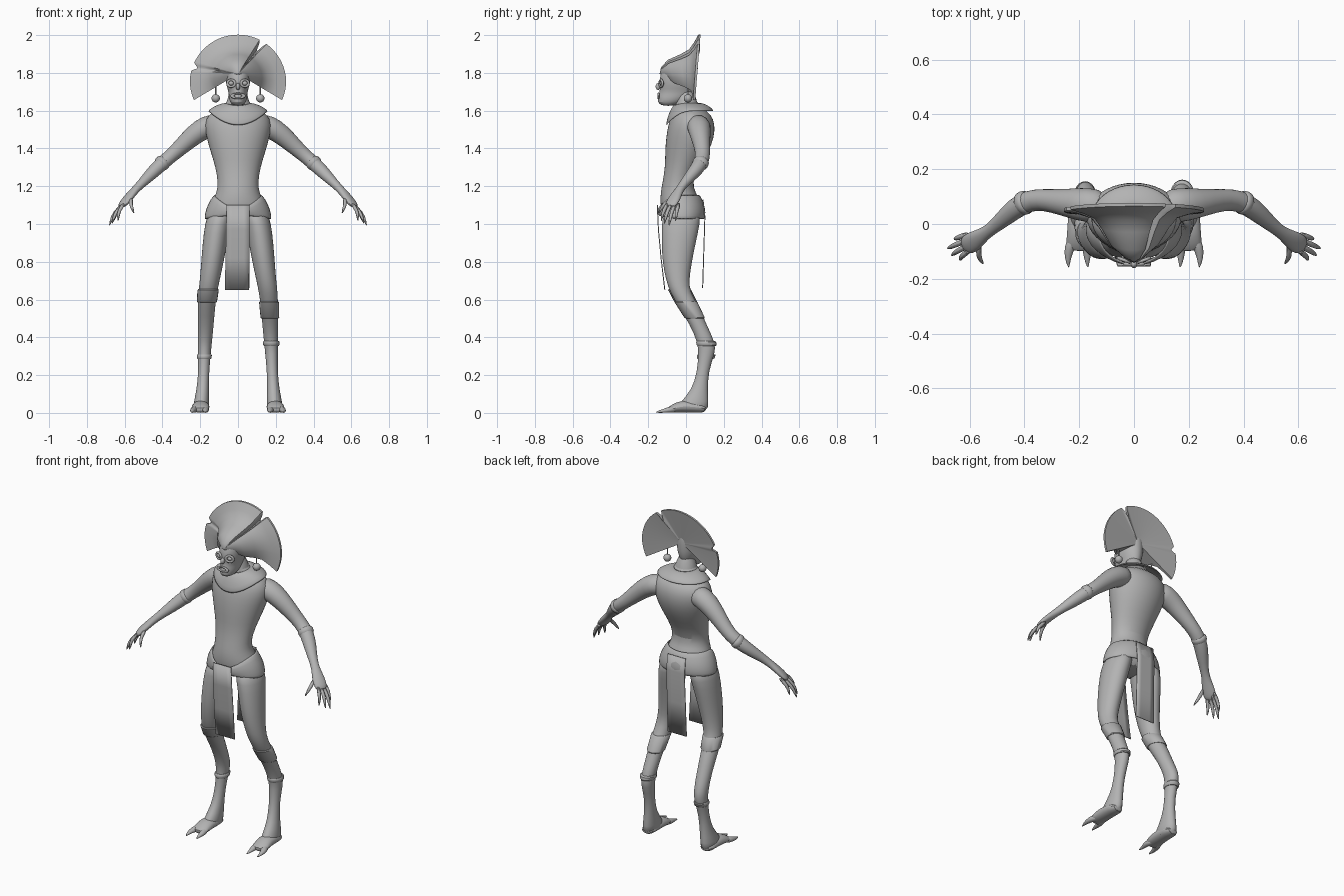
import bpy, bmesh
from math import sin, cos, pi, radians
from mathutils import Vector

cube = bpy.data.objects.get("Cube")
if cube:
    bpy.data.objects.remove(cube)

GREY = (0.45, 0.45, 0.45, 1)
skin = bpy.data.materials.new("plain_grey")
skin.use_nodes = True
skin.diffuse_color = GREY
skin.node_tree.nodes["Principled BSDF"].inputs["Base Color"].default_value = GREY


def style(obj, name, subdivide=0, thickness=0):
    obj.name = name
    obj.data.materials.append(skin)
    if thickness:
        solid = obj.modifiers.new("thickness", "SOLIDIFY")
        solid.thickness, solid.offset = thickness, 0
    if subdivide:
        obj.modifiers.new("smooth", "SUBSURF").levels = subdivide
        obj.modifiers["smooth"].render_levels = subdivide
    bpy.ops.object.select_all(action="DESELECT")
    obj.select_set(True)
    bpy.context.view_layer.objects.active = obj
    bpy.ops.object.shade_smooth_by_angle(angle=radians(40))
    return obj


def skin_rings(name, rings, closed=True, caps=True, **kw):
    """Bridge equal rows of points into one surface."""
    bm = bmesh.new()
    rows = [[bm.verts.new(p) for p in ring] for ring in rings]
    count = len(rows[0])
    for a, b in zip(rows, rows[1:]):
        for i in range(count if closed else count - 1):
            j = (i + 1) % count
            bm.faces.new((a[i], a[j], b[j], b[i]))
    if caps:
        bm.faces.new(rows[0])
        bm.faces.new(rows[-1])
    bmesh.ops.remove_doubles(bm, verts=bm.verts, dist=0.0001)
    bmesh.ops.recalc_face_normals(bm, faces=bm.faces)
    mesh = bpy.data.meshes.new(name)
    bm.to_mesh(mesh)
    bm.free()
    obj = bpy.data.objects.new(name, mesh)
    bpy.context.collection.objects.link(obj)
    return style(obj, name, **kw)


def level_ring(z, half, front, back, cx=0, dip=0, steps=20):
    """Horizontal oval; dip lowers its front."""
    mid, ry = (front + back) / 2, (back - front) / 2
    angles = [2 * pi * i / steps for i in range(steps)]
    return [(cx + half * cos(a), mid + ry * sin(a), z - dip * max(0, -sin(a)) ** 2)
            for a in angles]


def stack(name, sections, **kw):
    return skin_rings(name, [level_ring(*s) for s in sections], **kw)


def tube(name, points, steps=12, subdivide=1):
    """Oval tube through (x, y, z, half width, half height)."""
    rings = []
    for i, p in enumerate(points):
        ahead = Vector(points[min(i + 1, len(points) - 1)][:3])
        tangent = (ahead - Vector(points[max(i - 1, 0)][:3])).normalized()
        side = tangent.cross(Vector((0, 0, 1))).normalized()
        up = side.cross(tangent)
        rings.append([Vector(p[:3]) + side * p[3] * cos(a) + up * p[4] * sin(a)
                      for a in (2 * pi * k / steps for k in range(steps))])
    return skin_rings(name, rings, subdivide=subdivide)


def ball(name, place, scale):
    bpy.ops.mesh.primitive_uv_sphere_add(segments=20, ring_count=12, location=place)
    bpy.context.object.scale = scale
    return style(bpy.context.object, name)


def hoop(name, place, scale, turn=0):
    bpy.ops.mesh.primitive_torus_add(major_segments=24, minor_segments=10, location=place,
                                     major_radius=1, minor_radius=0.35,
                                     rotation=(pi / 2, 0, turn))
    bpy.context.object.scale = scale
    return style(bpy.context.object, name)


# Torso and neck: height, half width, front, back
stack("torso", [
    (1.0, .10, -.10, .06), (1.06, .153, -.132, .088), (1.12, .137, -.138, .078),
    (1.17, .113, -.135, .05), (1.22, .107, -.125, .033), (1.3, .12, -.112, .07),
    (1.38, .146, -.112, .12), (1.46, .17, -.107, .152), (1.53, .182, -.095, .155),
    (1.58, .16, -.075, .135), (1.61, .1, -.06, .09), (1.64, .053, -.057, .055),
    (1.72, .05, -.06, .045)], subdivide=1)

# Collar and hip wrap
stack("collar", [(1.64, .06, -.063, .068, 0, .01), (1.627, .115, -.09, .115, 0, .045),
                 (1.598, .16, -.106, .147, 0, .08)],
      caps=False, thickness=.009, subdivide=1)
stack("hip_wrap", [(1.155, .125, -.147, .07, 0, .07), (1.1, .158, -.148, .094, 0, .04),
                   (1.06, .17, -.142, .1, 0, .01), (1.025, .176, -.138, .095, 0, -.02)],
      caps=False, thickness=.012, subdivide=1)


# Hanging cloths: depth, height, left edge, right edge
def cloth(name, rows):
    strips = [[(x0 + (x1 - x0) * i / 4, y, z) for i in range(5)] for y, z, x0, x1 in rows]
    skin_rings(name, strips, closed=False, caps=False, thickness=.005)


cloth("front_cloth", [(-.152, 1.1, -.06, .06), (-.146, .97, -.063, .062),
                      (-.132, .82, -.066, .062), (-.112, .65, -.07, .057)])
cloth("back_cloth", [(.09, 1.13, -.06, .06), (.1, 1.04, -.06, .06),
                     (.094, .85, -.063, .06), (.088, .66, -.066, .06)])

# Head: a bony face with rings round the eyes and open lips
stack("head", [
    (1.625, .026, -.13, -.06), (1.645, .044, -.152, -.01), (1.675, .05, -.15, .03),
    (1.7, .05, -.138, .04), (1.73, .062, -.142, .048), (1.77, .067, -.142, .05),
    (1.81, .068, -.13, .05), (1.85, .058, -.1, .045), (1.88, .03, -.05, .03)], subdivide=1)
hoop("lips", (0, -.146, 1.678), (.03, .013, .018))
ball("nose", (0, -.147, 1.728), (.012, .014, .018))

# Fan headdress swept from the brow to a wide rim
PROFILE = [(0, -.14), (.17, -.132), (.36, -.095), (.5, -.03), (.62, .015), (.8, .042), (1, .065)]


def fan_column(deg):
    a = radians(deg)
    radius = .255 - .013 * max(0, sin(a))
    radius -= .075 * max(0, 1 - abs(deg - 57) / 4)      # deep split
    radius -= .03 * max(0, 1 - abs(deg - 163) / 5)      # small nick
    low = 1 - sin(a)
    rim = .065 - .02 * low

    def at(f, y):
        return (f * radius * cos(a), y, 1.795 - .035 * f + f * radius * sin(a))
    front = [at(f, y + .05 * low * (1 - f) * min(1, f * 4) - .02 * low * f)
             for f, y in PROFILE]
    back = [at(f, .04 + f * (rim - .028)) for f, y in reversed(PROFILE)]
    return front + back


skin_rings("fan_headdress", [fan_column(-24 + 2 * i) for i in range(115)])

LEG = [(1.08, .07, -.12, .08, .085), (1.0, .068, -.13, .075, .108), (.9, .066, -.13, .052, .122),
       (.8, .06, -.126, .032, .135), (.7, .053, -.106, .016, .15), (.64, .05, -.085, .023, .16),
       (.56, .046, -.04, .07, .167), (.47, .042, .02, .108, .17), (.37, .038, .062, .156, .176),
       (.32, .035, .065, .156, .178), (.22, .028, .06, .118, .181), (.12, .033, .03, .116, .187),
       (.06, .041, -.03, .119, .193), (0, .045, -.06, .121, .196)]


def leg_ring(z, side, grow=0):
    """Leg section at any height."""
    for hi, lo in zip(LEG, LEG[1:]):
        if lo[0] <= z <= hi[0]:
            t = (hi[0] - z) / (hi[0] - lo[0])
            _, half, front, back, cx = [a + (b - a) * t for a, b in zip(hi, lo)]
            return (z, half + grow, front - grow, back + grow, cx * side)


FINGERS = {"thumb": (.55, -.147, 1.055), "first_finger": (.635, -.132, 1.015),
           "middle_finger": (.667, -.115, 1.0), "ring_finger": (.682, -.09, .99),
           "little_finger": (.657, -.055, 1.015)}

for s, label in ((1, "left"), (-1, "right")):
    # Arm and palm
    tube(label + "_arm", [(s * x, y, z, w, h) for x, y, z, w, h in (
        (.1, .06, 1.53, .06, .06), (.17, .07, 1.515, .066, .062), (.23, .075, 1.475, .056, .056),
        (.3, .085, 1.41, .043, .045), (.36, .09, 1.355, .04, .037), (.41, .075, 1.315, .042, .04),
        (.46, .035, 1.265, .036, .034), (.51, -.01, 1.215, .025, .024),
        (.545, -.035, 1.18, .023, .021), (.58, -.06, 1.14, .038, .02),
        (.61, -.078, 1.105, .038, .017), (.622, -.085, 1.09, .025, .01))], steps=14)
    tube(label + "_elbow_band", [(s * x, y, z, .046, .043) for x, y, z in (
        (.385, .084, 1.336), (.4, .078, 1.324), (.42, .068, 1.306))])
    # Clawed fingers
    for i, (finger, tip) in enumerate(FINGERS.items()):
        tip = Vector(tip)
        base = Vector((.565, -.072, 1.14)) if i == 0 else Vector((.6, -.115 + .02 * i, 1.113))
        mid = base.lerp(tip, .55) + Vector((.012, -.004, .012))
        tube(label + "_" + finger, [(s * p.x, p.y, p.z, r, r) for p, r in (
            (base, .012), (mid, .011), (mid.lerp(tip, .6), .008), (tip, .002))], steps=8)
    # Leg, wrappings and two-toed foot
    stack(label + "_leg", [leg_ring(p[0], s) for p in LEG], subdivide=1)
    for top, bottom in ((.655, .585), (.31, .285)) if s < 0 else ((.59, .5), (.38, .355)):
        stack(label + "_leg_band", [leg_ring(top, s, .002), leg_ring(top - .005, s, .006),
                                    leg_ring(bottom + .005, s, .006), leg_ring(bottom, s, .002)])
    tube(label + "_foot", [(s * x, y, h, w, h) for x, y, w, h in (
        (.196, .11, .035, .02), (.196, .06, .045, .03), (.197, -.02, .048, .036),
        (.2, -.07, .05, .022), (.202, -.1, .045, .013))])
    for toe, x in (("outer", .238), ("inner", .168)):
        tube(label + "_" + toe + "_toe", [(s * px, y, h, w, h) for px, y, w, h in (
            ((x + .2) / 2, -.05, .022, .022), (x, -.09, .02, .016),
            (x + .004, -.13, .011, .009), (x, -.16, .002, .003))], steps=10)
    # Eye and earring
    hoop(label + "_eye_ring", (s * .036, -.132, 1.745), (.021, .018, .018), s * .35)
    ball(label + "_eye", (s * .036, -.128, 1.745), (.014, .012, .012))
    ball(label + "_earring", (s * .118, .01, 1.665), (.022, .022, .022))
    bpy.ops.mesh.primitive_cylinder_add(vertices=8, radius=.003, depth=.07,
                                        location=(s * .118, .01, 1.715))
    style(bpy.context.object, label + "_earring_cord")
